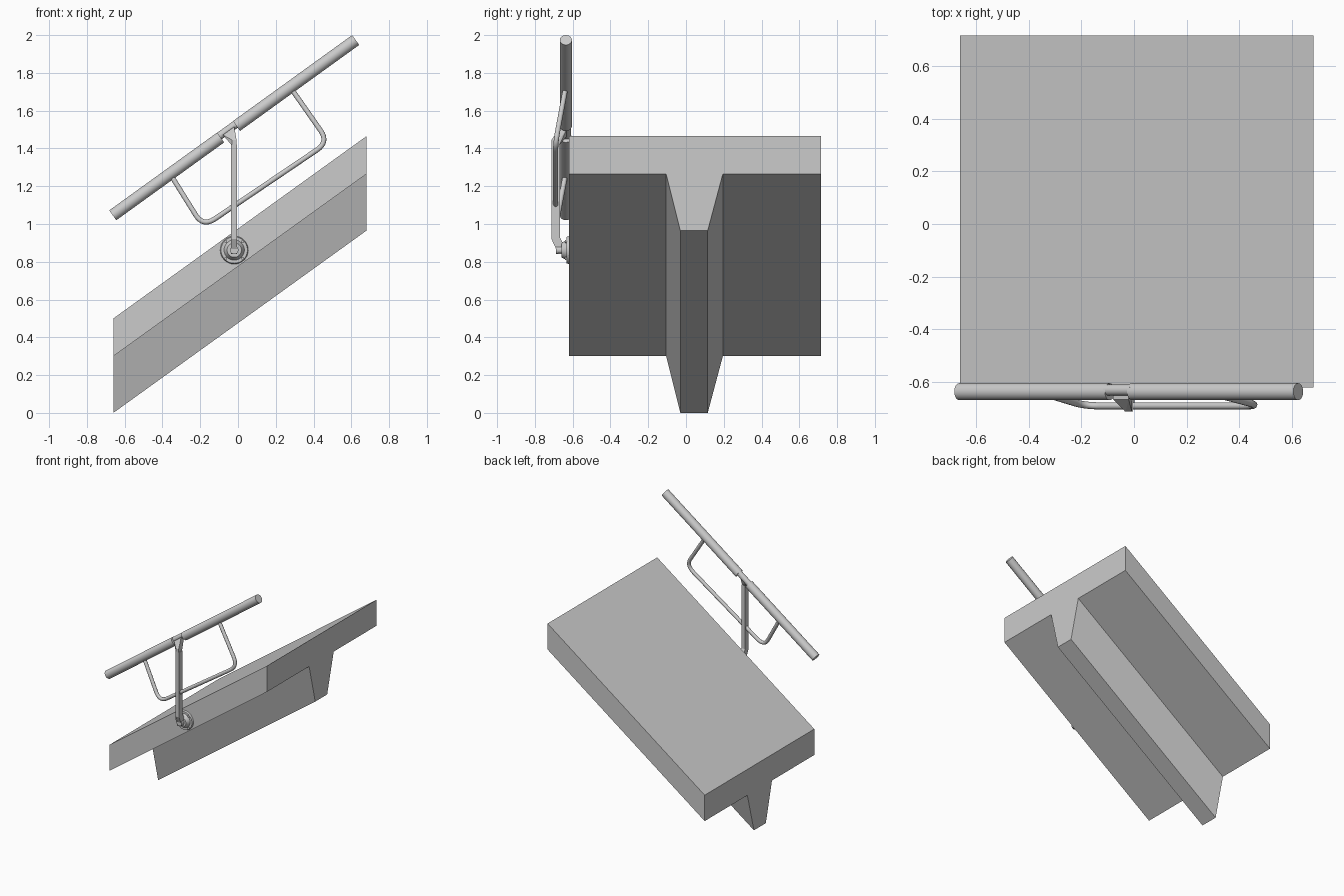
import bpy, bmesh, math
from mathutils import Vector

if "Cube" in bpy.data.objects:
    bpy.data.objects.remove(bpy.data.objects["Cube"])

SLOPE = 0.72
RAIL_A, RAIL_B = Vector((-0.663, -0.636, 1.046)), Vector((0.623, -0.636, 1.974))
RAIL_DIR = (RAIL_B - RAIL_A).normalized()


def add_mesh(name, bm, smooth=False):
    bmesh.ops.recalc_face_normals(bm, faces=bm.faces)
    me = bpy.data.meshes.new(name)
    bm.to_mesh(me)
    bm.free()
    ob = bpy.data.objects.new(name, me)
    bpy.context.collection.objects.link(ob)
    if smooth:
        bpy.context.view_layer.objects.active = ob
        ob.select_set(True)
        bpy.ops.object.shade_smooth_by_angle(angle=math.radians(35))
        ob.select_set(False)
    return ob


def extrude_yz(name, profile, x0, x1, slope=0.0):
    """Extrude a (y, z) profile along x, rising by slope."""
    bm = bmesh.new()
    face = bm.faces.new([bm.verts.new((x0, y, z)) for y, z in profile])
    ext = bmesh.ops.extrude_face_region(bm, geom=[face])["geom"]
    d = x1 - x0
    bmesh.ops.translate(bm, vec=(d, 0, d * slope),
                        verts=[v for v in ext if isinstance(v, bmesh.types.BMVert)])
    return add_mesh(name, bm)


def rod(name, a, b, r1, r2=None, sides=32):
    """Capped cylinder or cone between two points."""
    a, b = Vector(a), Vector(b)
    bm = bmesh.new()
    bmesh.ops.create_cone(bm, cap_ends=True, segments=sides, radius1=r1,
                          radius2=r1 if r2 is None else r2, depth=(b - a).length)
    bmesh.ops.transform(bm, matrix=(b - a).to_track_quat('Z', 'Y').to_matrix().to_4x4(),
                        verts=bm.verts)
    bmesh.ops.translate(bm, vec=(a + b) / 2, verts=bm.verts)
    return add_mesh(name, bm, True)


def rounded_path(pts, fillet, steps=8):
    """Replace inner corners with smooth quadratic bends."""
    out = [pts[0]]
    for p, c, n in zip(pts, pts[1:], pts[2:]):
        a = c + (p - c).normalized() * fillet
        b = c + (n - c).normalized() * fillet
        for i in range(steps + 1):
            t = i / steps
            out.append(a * (1 - t) ** 2 + c * 2 * t * (1 - t) + b * t * t)
    return out + [pts[-1]]


def tube(name, pts, radius):
    cu = bpy.data.curves.new(name, 'CURVE')
    cu.dimensions = '3D'
    cu.bevel_depth = radius
    cu.bevel_resolution = 4
    cu.use_fill_caps = True
    sp = cu.splines.new('POLY')
    sp.points.add(len(pts) - 1)
    for sp_pt, p in zip(sp.points, pts):
        sp_pt.co = (*p, 1)
    ob = bpy.data.objects.new(name, cu)
    bpy.context.collection.objects.link(ob)
    bpy.context.view_layer.objects.active = ob
    ob.select_set(True)
    bpy.ops.object.convert(target='MESH')
    bpy.ops.object.shade_smooth_by_angle(angle=math.radians(40))
    ob.select_set(False)


# Sloping ramp slab with its tapered rib underneath
extrude_yz("ramp_slab", [(-0.62, 0.5), (-0.62, 0.3), (-0.105, 0.3), (-0.03, 0),
                         (0.115, 0), (0.195, 0.3), (0.715, 0.3), (0.715, 0.5)],
           -0.66, 0.68, SLOPE)


# Handrail in two lengths joined by a slimmer core
def on_rail(x):
    return RAIL_A + RAIL_DIR * ((x - RAIL_A.x) / RAIL_DIR.x)


rod("handrail_lower", RAIL_A, on_rail(-0.092), 0.032)
rod("handrail_upper", on_rail(-0.008), RAIL_B, 0.032)
lift = Vector((-RAIL_DIR.z, 0.6, RAIL_DIR.x)) * 0.01
rod("handrail_joint", on_rail(-0.1) + lift, on_rail(0.0) + lift, 0.021)

# Bent guard loop under the handrail
loop = [Vector(p) for p in ((-0.35, -0.64, 1.25), (-0.185, -0.69, 0.985),
                            (0.48, -0.69, 1.434), (0.29, -0.64, 1.705))]
tube("guard_loop", rounded_path(loop, 0.075), 0.0135)

# Upright post, kinked in towards the wall
extrude_yz("post", [(-0.712, 1.42), (-0.712, 0.92), (-0.675, 0.84), (-0.645, 0.84),
                    (-0.642, 0.88), (-0.668, 0.93), (-0.668, 1.42)], -0.036, -0.004)

# Wedge bracket carrying the rail on top of the post
bm = bmesh.new()
for y in (-0.712, -0.672):
    for x in (-0.032, -0.008):
        bm.verts.new((x, y, 1.415))
        bm.verts.new((x, y, 1.445))
for x in (-0.08, -0.02):
    for y in (-0.665, -0.625):
        bm.verts.new((x, y, on_rail(x).z + 0.005))
hull = bmesh.ops.convex_hull(bm, input=bm.verts)
bmesh.ops.delete(bm, geom=[v for v in hull["geom_interior"]
                           if isinstance(v, bmesh.types.BMVert)], context='VERTS')
add_mesh("rail_bracket", bm)

# Wall flange, stepped hub and bolt at the foot of the post
for name, y0, y1, r1, r2 in (("wall_flange", -0.61, -0.632, 0.078, 0.07),
                             ("flange_hub", -0.63, -0.66, 0.055, 0.038),
                             ("pivot_bolt", -0.65, -0.688, 0.022, 0.022)):
    rod(name, (-0.02, y0, 0.862), (-0.02, y1, 0.862), r1, r2)
for i in range(4):
    a = math.radians(45 + 90 * i)
    x, z = -0.02 + 0.064 * math.cos(a), 0.862 + 0.064 * math.sin(a)
    rod("flange_screw", (x, -0.62, z), (x, -0.64, z), 0.008, sides=12)
